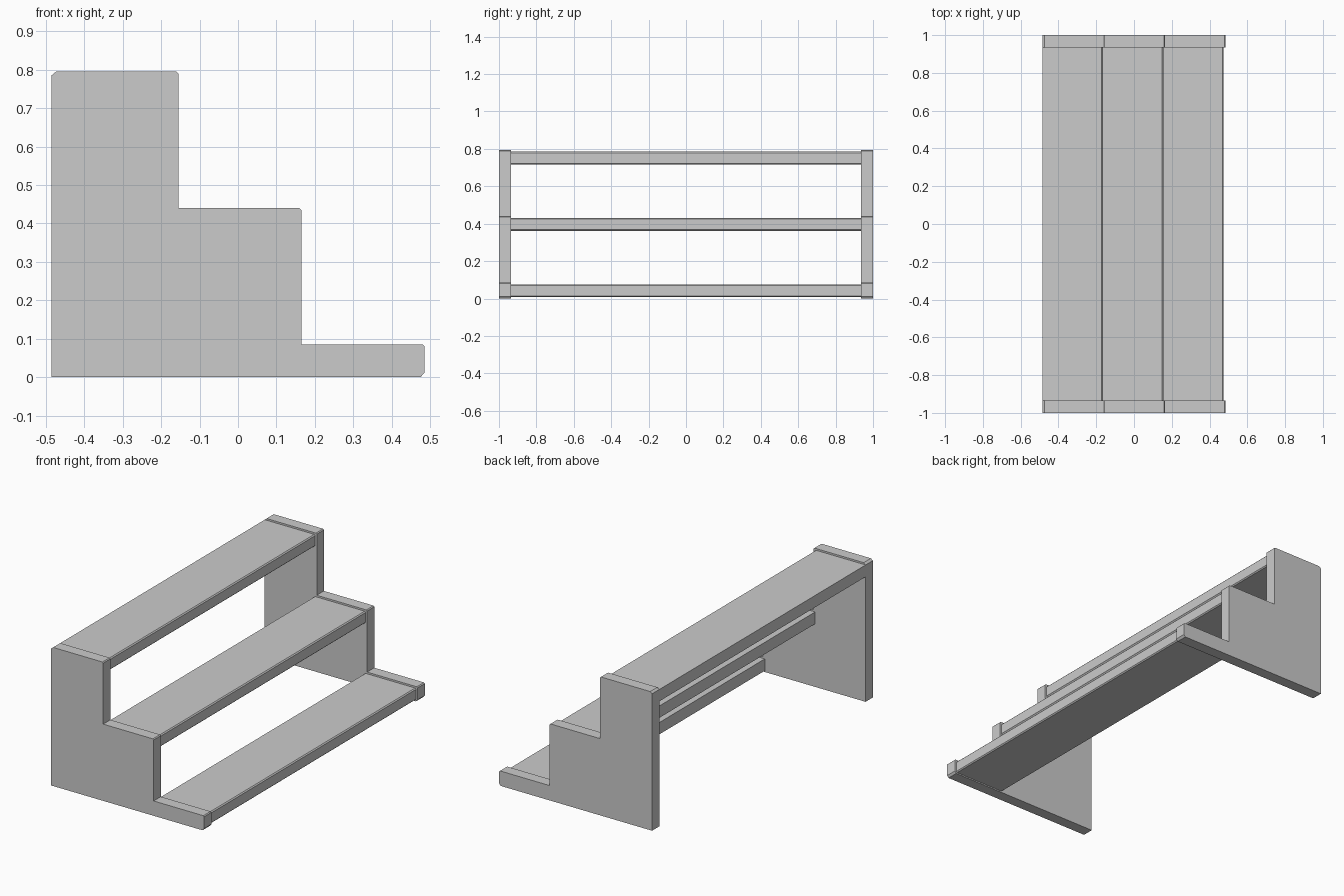
import bpy, bmesh

if "Cube" in bpy.data.objects:
    bpy.data.objects.remove(bpy.data.objects["Cube"])

BACK, RUN, RISE, TOP = -0.485, 0.32, 0.355, 0.075
STEPS = 3
TRIM = 0.01        # how far the edging stands off the panel
PANEL = 0.065      # side panel thickness


def extrude_xz(name, profile, y0, y1, bevel=0.0):
    """Extrude an x/z outline along y."""
    bm = bmesh.new()
    face = bm.faces.new([bm.verts.new((x, y0, z)) for x, z in profile])
    res = bmesh.ops.extrude_face_region(bm, geom=[face])
    moved = [g for g in res["geom"] if isinstance(g, bmesh.types.BMVert)]
    bmesh.ops.translate(bm, verts=moved, vec=(0, y1 - y0, 0))
    bmesh.ops.recalc_face_normals(bm, faces=bm.faces[:])
    me = bpy.data.meshes.new(name)
    bm.to_mesh(me)
    bm.free()
    ob = bpy.data.objects.new(name, me)
    bpy.context.collection.objects.link(ob)
    if bevel:
        mod = ob.modifiers.new("soft_edge", "BEVEL")
        mod.width, mod.segments = bevel, 1
    return ob


# Staircase outline from the top back corner down to the front foot
stairs = [(BACK, TOP + RISE * (STEPS - 1))]
for i in range(STEPS):
    z = TOP + RISE * (STEPS - 1 - i)
    x = BACK + RUN * (i + 1)
    stairs += [(x, z), (x, z - RISE if i < STEPS - 1 else 0.0)]

# Raised edging: same outline pushed outward, corners clipped
outer = [(BACK + 0.012, stairs[0][1] + TRIM)]
for i, (x, z) in enumerate(stairs[1:-1]):
    if i % 2 == 0:   # outside corner
        outer += [(x + TRIM - 0.005, z + TRIM), (x + TRIM, z + TRIM - 0.005)]
    else:            # inside corner
        outer.append((x + TRIM, z + TRIM))
outer.append((stairs[-1][0] + TRIM, 0.012))

for side, s in (("front", -1), ("back", 1)):
    extrude_xz(f"{side}_side_panel", stairs + [(BACK, 0.0)], s, s * (1 - PANEL))
    extrude_xz(f"{side}_edge_trim", stairs + outer[::-1], s, s * (1 - PANEL))

# Treads spanning between the panels
for i in range(STEPS):
    x0, x1 = BACK + RUN * i, BACK + RUN * (i + 1)
    z1 = TOP + RISE * (STEPS - 1 - i)
    z0 = z1 - 0.068
    extrude_xz(f"tread_{STEPS - i}",
               [(x0, z0), (x1 - 0.006, z0), (x1, z0 + 0.006),
                (x1, z1 - 0.006), (x1 - 0.006, z1), (x0, z1)],
               -(1 - PANEL), 1 - PANEL)
